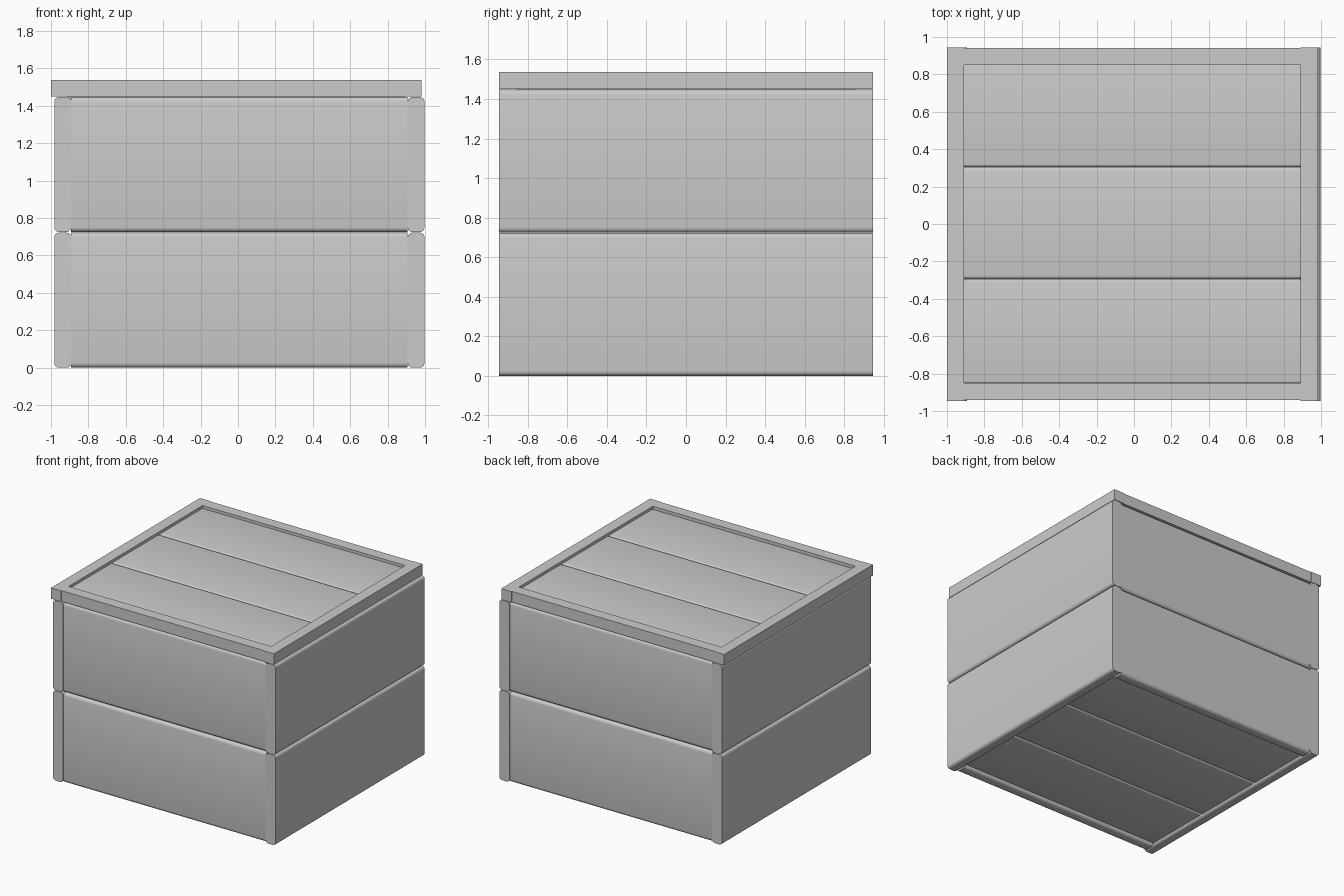
import bpy, bmesh
from mathutils import Vector

if "Cube" in bpy.data.objects:
    bpy.data.objects.remove(bpy.data.objects["Cube"])


def bar(name, lo, hi, axis=0, radius=0.0):
    """Box from lo to hi; the four edges running along axis are rounded."""
    lo, hi = Vector(lo), Vector(hi)
    bm = bmesh.new()
    bmesh.ops.create_cube(bm, size=1)
    for v in bm.verts:
        v.co = Vector([(lo[i] + hi[i]) / 2 + v.co[i] * (hi[i] - lo[i]) for i in range(3)])
    if radius:
        def along(e):
            d = e.verts[0].co - e.verts[1].co
            return abs(d[axis]) > 0.999 * d.length
        bmesh.ops.bevel(bm, geom=[e for e in bm.edges if along(e)], offset=radius,
                        segments=4, profile=0.5, affect='EDGES')
    me = bpy.data.meshes.new(name)
    bm.to_mesh(me)
    bm.free()
    ob = bpy.data.objects.new(name, me)
    bpy.context.collection.objects.link(ob)
    bpy.ops.object.select_all(action='DESELECT')
    ob.select_set(True)
    bpy.context.view_layer.objects.active = ob
    bpy.ops.object.shade_smooth_by_angle()
    return ob


R = 0.025
SIDE, END = 0.945, 0.94   # side pieces stand slightly proud of front and back
T = 0.09                  # plank thickness

# Wall planks, two courses
for level, z in (("lower", 0.0), ("upper", 0.725)):
    top = z + 0.722
    bar(f"{level}_left_plank", (-0.982, -SIDE, z), (-0.892, SIDE, top), 1, R)
    bar(f"{level}_right_plank", (0.907, -SIDE, z), (0.997, SIDE, top), 1, R)
    bar(f"{level}_front_plank", (-0.892, -END, z), (0.907, -END + T, top), 0, R)
    bar(f"{level}_back_plank", (-0.892, END - T, z), (0.907, END, top), 0, R)

# Square rim around the top
bar("left_rim", (-1.0, -SIDE, 1.45), (-0.91, SIDE, 1.537))
bar("right_rim", (0.89, -SIDE, 1.45), (0.98, SIDE, 1.537))
bar("front_rim", (-0.91, -END, 1.45), (0.89, -END + T, 1.537))
bar("back_rim", (-0.91, END - T, 1.45), (0.89, END, 1.537))

# Lid and floor boards, three each
for i in range(3):
    y0 = max(-0.855, -0.895 + i * 0.6)
    y1 = min(0.86, -0.895 + (i + 1) * 0.6)
    bar(f"lid_board_{i + 1}", (-0.91, y0, 1.425), (0.89, y1, 1.515), 0, 0.02 if i == 1 else 0.015)
    bar(f"floor_board_{i + 1}", (-0.892, y0, 0.02), (0.907, y1, 0.11), 0, 0.02)
